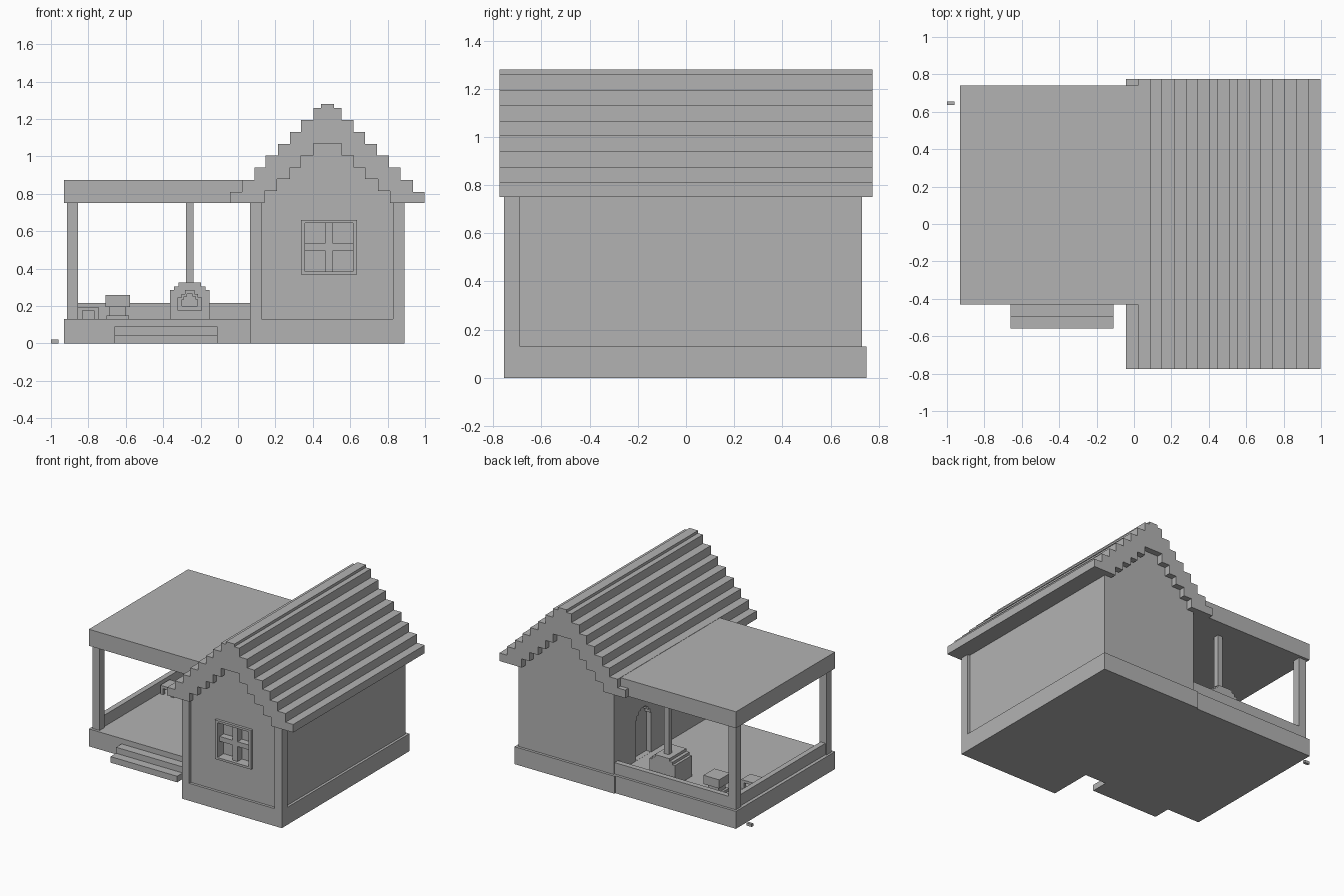
import bpy, bmesh

cube = bpy.data.objects.get("Cube")
if cube:
    bpy.data.objects.remove(cube, do_unlink=True)

GREY = (0.45, 0.45, 0.45, 1)
grey = bpy.data.materials.new("plain_grey")
grey.use_nodes = True
grey.diffuse_color = GREY
grey.node_tree.nodes["Principled BSDF"].inputs["Base Color"].default_value = GREY


def prism(name, profile, axis, a, b):
    """Extrude a flat outline from a to b along x or y."""
    bm = bmesh.new()
    place = (lambda u, v: (a, u, v)) if axis == "x" else (lambda u, v: (u, a, v))
    face = bm.faces.new([bm.verts.new(place(u, v)) for u, v in profile])
    new = bmesh.ops.extrude_face_region(bm, geom=[face])["geom"]
    shift = (b - a, 0, 0) if axis == "x" else (0, b - a, 0)
    bmesh.ops.translate(bm, vec=shift, verts=[g for g in new if isinstance(g, bmesh.types.BMVert)])
    bmesh.ops.recalc_face_normals(bm, faces=bm.faces)
    mesh = bpy.data.meshes.new(name)
    bm.to_mesh(mesh)
    bm.free()
    mesh.materials.append(grey)
    ob = bpy.data.objects.new(name, mesh)
    bpy.context.collection.objects.link(ob)
    return ob


def box(name, x0, x1, y0, y1, z0, z1):
    return prism(name, [(x0, z0), (x1, z0), (x1, z1), (x0, z1)], "y", y0, y1)


def stepped(centre, z, tiers):
    """Symmetric stair outline; tiers are (half width, top height) from the bottom up."""
    half = []
    for w, top in tiers:
        half += [(w, z), (w, top)]
        z = top
    return [(centre + w, h) for w, h in half] + [(centre - w, h) for w, h in reversed(half)]


def cut(target, cutter):
    cutter.hide_render = True
    cutter.hide_viewport = True
    mod = target.modifiers.new("opening", "BOOLEAN")
    mod.operation = "DIFFERENCE"
    mod.solver = "EXACT"
    mod.object = cutter


# House body with stepped gables
CX = 0.478
gable = [(0.335, 0.815), (0.27, 0.88), (0.20, 0.94), (0.14, 1.005), (0.075, 1.07)]
box("house_base", 0.065, 0.89, -0.755, 0.75, 0, 0.13)
walls = prism("house_walls", stepped(CX, 0.12, [(0.393, 0.75)] + gable), "y", -0.735, 0.73)
for side, x in (("right", 0.065), ("left", 0.83)):
    box("front_corner_post_" + side, x, x + 0.06, -0.755, -0.69, 0.13, 0.75)

# Stepped roof
outer = [(0.52, 0.81), (0.457, 0.875), (0.39, 0.94), (0.33, 1.005), (0.265, 1.067),
         (0.20, 1.13), (0.14, 1.195), (0.075, 1.26), (0.035, 1.28)]
prism("house_roof", stepped(CX, 0.75, outer) + stepped(CX, 0.75, gable)[::-1], "y", -0.775, 0.775)

# Window: recess, protruding frame and cross bars
WX, WZ = 0.487, 0.515
cut(walls, box("window_cutter", WX - 0.129, WX + 0.129, -0.8, -0.68, WZ - 0.13, WZ + 0.13))
for s in (-1, 1):
    x, z = WX + s * 0.139, WZ + s * 0.138
    box("window_frame_side", x - 0.01, x + 0.01, -0.755, -0.72, WZ - 0.146, WZ + 0.146)
    box("window_frame_rail", WX - 0.129, WX + 0.129, -0.755, -0.72, z - 0.008, z + 0.008)
    x = WX + s * 0.075
    box("window_crossbar", x - 0.054, x + 0.054, -0.73, -0.68, WZ - 0.018, WZ + 0.018)
box("window_mullion", WX - 0.021, WX + 0.021, -0.73, -0.68, WZ - 0.13, WZ + 0.13)

# Arched doorway onto the porch
arch = [(0.09, 0.43), (0.075, 0.46), (0.055, 0.485), (0.03, 0.5)]
cut(walls, prism("door_cutter", stepped(0.38, 0.131, arch), "x", 0.04, 0.125))

# Porch deck, roof and steps
box("porch_deck", -0.93, 0.07, -0.43, 0.74, 0, 0.13)
box("porch_roof", -0.93, 0.08, -0.43, 0.74, 0.75, 0.873)
box("lower_step", -0.66, -0.11, -0.56, -0.43, 0, 0.045)
box("upper_step", -0.66, -0.11, -0.495, -0.43, 0.045, 0.09)

# Porch posts and low walls
for end, y in (("front", -0.41), ("back", 0.66)):
    box("porch_post_" + end, -0.915, -0.855, y, y + 0.06, 0.13, 0.75)
box("low_wall_back", -0.855, 0.085, 0.68, 0.72, 0.13, 0.215)
box("low_wall_side", -0.905, -0.865, -0.35, 0.66, 0.13, 0.215)

# Oven with mouth and chimney pipe
OX = -0.258
oven = prism("oven", stepped(OX, 0.13, [(0.105, 0.285), (0.085, 0.305), (0.06, 0.325)]), "y", 0.45, 0.65)
mouth = [(0.042, 0.235), (0.03, 0.25), (0.015, 0.265)]
rim = [(0.065, 0.245), (0.045, 0.265), (0.025, 0.285)]
cut(oven, prism("oven_mouth_cutter", stepped(OX, 0.2, mouth), "y", 0.4, 0.55))
oven_rim = prism("oven_rim", stepped(OX, 0.175, rim), "y", 0.435, 0.455)
cut(oven_rim, bpy.data.objects["oven_mouth_cutter"])
box("chimney_pipe", OX - 0.02, OX + 0.02, 0.56, 0.60, 0.3, 0.75)

# Pedestal block
TX, TY = -0.643, 0.555
for part, r, z0, z1 in (("foot", 0.06, 0.13, 0.15), ("stem", 0.043, 0.15, 0.195), ("top", 0.065, 0.195, 0.26)):
    box("pedestal_" + part, TX - r, TX + r, TY - r, TY + r, z0, z1)

# Stool
SX, SY = -0.80, 0.36
box("stool_seat", SX - 0.055, SX + 0.055, SY - 0.055, SY + 0.055, 0.175, 0.195)
for sx in (-1, 1):
    for sy in (-1, 1):
        x, y = SX + sx * 0.043, SY + sy * 0.043
        box("stool_leg", x - 0.012, x + 0.012, y - 0.012, y + 0.012, 0.13, 0.175)

# Small stone beside the porch
box("small_stone", -1.0, -0.96, 0.635, 0.655, 0, 0.02)
